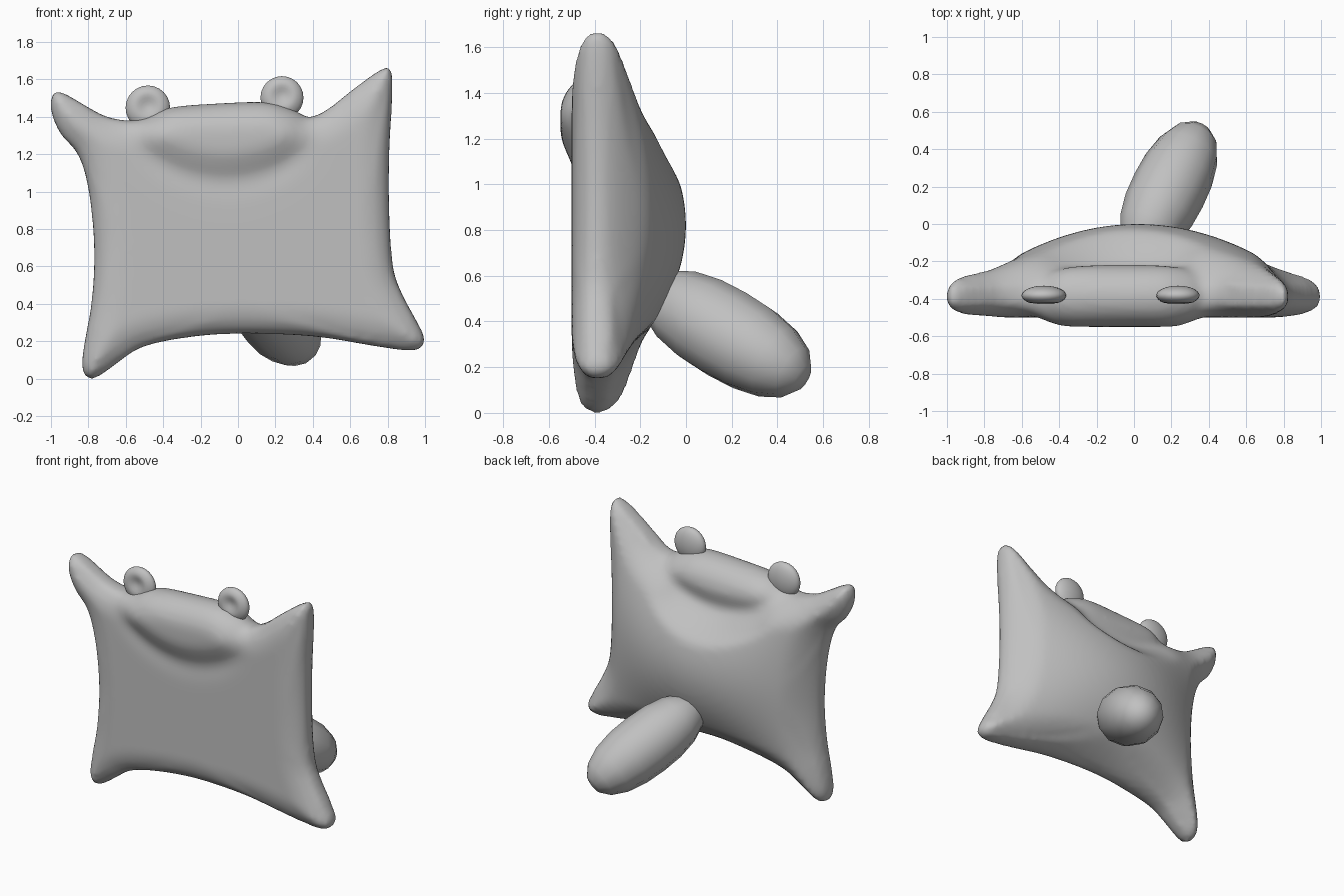
import bpy, bmesh, math
from mathutils import Vector, Matrix

if "Cube" in bpy.data.objects:
    bpy.data.objects.remove(bpy.data.objects["Cube"])

grey = bpy.data.materials.new("plain_grey")
grey.diffuse_color = (0.53, 0.53, 0.53, 1)
grey.use_nodes = True
grey.node_tree.nodes["Principled BSDF"].inputs["Base Color"].default_value = grey.diffuse_color


def finish(bm, name):
    bmesh.ops.recalc_face_normals(bm, faces=bm.faces)
    for f in bm.faces:
        f.smooth = True
    me = bpy.data.meshes.new(name)
    bm.to_mesh(me)
    bm.free()
    me.materials.append(grey)
    ob = bpy.data.objects.new(name, me)
    bpy.context.collection.objects.link(ob)
    return ob


# Cushion outline (x, z), clockwise from the tall corner
OUTLINE = [(.77, 1.655), (.82, 1.645), (.825, 1.5), (.81, 1.2), (.81, .9), (.83, .6), (.88, .45),
           (.96, .3), (1, .21), (.975, .16), (.9, .15), (.72, .175), (.4, .225), (0, .24),
           (-.3, .215), (-.52, .165), (-.65, .08), (-.74, .015), (-.8, 0), (-.835, .06),
           (-.82, .2), (-.785, .4), (-.77, .65), (-.785, .9), (-.82, 1.1), (-.87, 1.22),
           (-.95, 1.31), (-1, 1.43), (-.99, 1.53), (-.93, 1.525), (-.8, 1.45), (-.7, 1.4),
           (-.58, 1.38), (-.48, 1.4), (-.36, 1.45), (-.1, 1.472), (.15, 1.478), (.29, 1.44),
           (.38, 1.4), (.48, 1.44), (.62, 1.55)]


def smooth_loop(pts, steps):
    out, n = [], len(pts)
    for i in range(n):
        a, b, c, d = (Vector(pts[(i + k) % n]) for k in (-1, 0, 1, 2))
        for s in range(steps):
            t = s / steps
            out.append(.5 * (2 * b + (c - a) * t + (2 * a - 5 * b + 4 * c - d) * t * t
                             + (3 * b - a - 3 * c + d) * t ** 3))
    return out


def step(t):
    t = max(0, min(1, t))
    return t * t * (3 - 2 * t)


def rounded(t):
    return math.sqrt(1 - (1 - min(t, 1)) ** 2)


loop = smooth_loop(OUTLINE, 4)
centre = Vector((0, .78))
RIM_Y = -.39


def dome(x, z):
    """Smooth bulge that fades out at the four curved sides."""
    w = abs((z - .78) / .7) ** 3
    left, right = -.77 - .23 * w, .81 + (.19 * w if z < .78 else 0)
    top = 1.4 + (.39 if x > 0 else .15) * x * x
    low = .24 - (.12 if x > 0 else .37) * x * x
    u = (2 * x - left - right) / (right - left)
    v = (2 * z - top - low) / (top - low)
    return max(0, 1 - u * u) * max(0, 1 - v * v)


def surface(p, r, back):
    """Rounded rim, domed back, and a soft head bulge above an arched crease."""
    x, z = p
    d = min((p - q).length for q in loop) if r < 1 else 0
    s = z - 1.1 - .8 * (x + .07) ** 2
    window = step((1 - abs((x + .1) / .6)) * 2)
    if not back:
        head = .05 * step((s + .06) / .2) - .01 * math.exp(-((s + .05) / .07) ** 2)
        return Vector((x, RIM_Y - rounded(d / .17) * (.11 + window * head), z))
    plain = rounded(d / .19) * (.135 + .255 * dome(x, z))
    head = .172 * rounded(d / .17) - .02 * math.exp(-((s - .1) / .06) ** 2)
    k = window * step((s + .1) / .22)
    return Vector((x, RIM_Y + plain + (head - plain) * k, z))


# Body: front and back sheets sharing the rim
bm = bmesh.new()
N, R = len(loop), 28
edge = [bm.verts.new(surface(p, 1, False)) for p in loop]
for back in (False, True):
    prev = edge
    for k in range(R - 1, 0, -1):
        r = math.sin(math.pi / 2 * k / R)
        ring = [bm.verts.new(surface(centre.lerp(p, r), r, back)) for p in loop]
        for i in range(N):
            j = (i + 1) % N
            bm.faces.new((prev[i], prev[j], ring[j], ring[i]))
        prev = ring
    mid = bm.verts.new(surface(centre, 0, back))
    for i in range(N):
        bm.faces.new((prev[i], prev[(i + 1) % N], mid))
body = finish(bm, "cushion_body")
rm = body.modifiers.new("even_mesh", "REMESH")
rm.mode = "VOXEL"
rm.voxel_size = .02
rm.use_smooth_shade = True
sm = body.modifiers.new("soften", "SMOOTH")
sm.factor, sm.iterations = .5, 6

# Ears: flattened balls with a cupped front
for name, x, z, r in (("ear_left", -.482, 1.448, .119), ("ear_right", .235, 1.502, .115)):
    bm = bmesh.new()
    bmesh.ops.create_uvsphere(bm, u_segments=24, v_segments=20, radius=1,
                              matrix=Matrix.Rotation(math.pi / 2, 4, "X"))
    for v in bm.verts:
        c = v.co.copy()
        rho = math.hypot(c.x, c.z - .1)
        y = c.y * .052
        if c.y < 0 and rho < .7:
            y += .025 * (.5 + .5 * math.cos(math.pi * rho / .7))
        v.co = (x + c.x * r, -.382 + y, z + c.z * r)
    finish(bm, name)

# Tail: blunt egg pointing back, right and down
bm = bmesh.new()
axis = Vector((.40, .79, -.46))
bmesh.ops.create_uvsphere(bm, u_segments=12, v_segments=10, radius=1)
for v in bm.verts:
    rad = math.hypot(v.co.x, v.co.y)
    v.co /= (rad ** 2.3 + abs(v.co.z) ** 2.3) ** (1 / 2.3)
bmesh.ops.transform(bm, verts=bm.verts, matrix=Matrix.Translation((.185, .18, .345))
                    @ axis.to_track_quat("Z", "Y").to_matrix().to_4x4()
                    @ Matrix.Diagonal((.203, .203, .43, 1)))
finish(bm, "tail")
